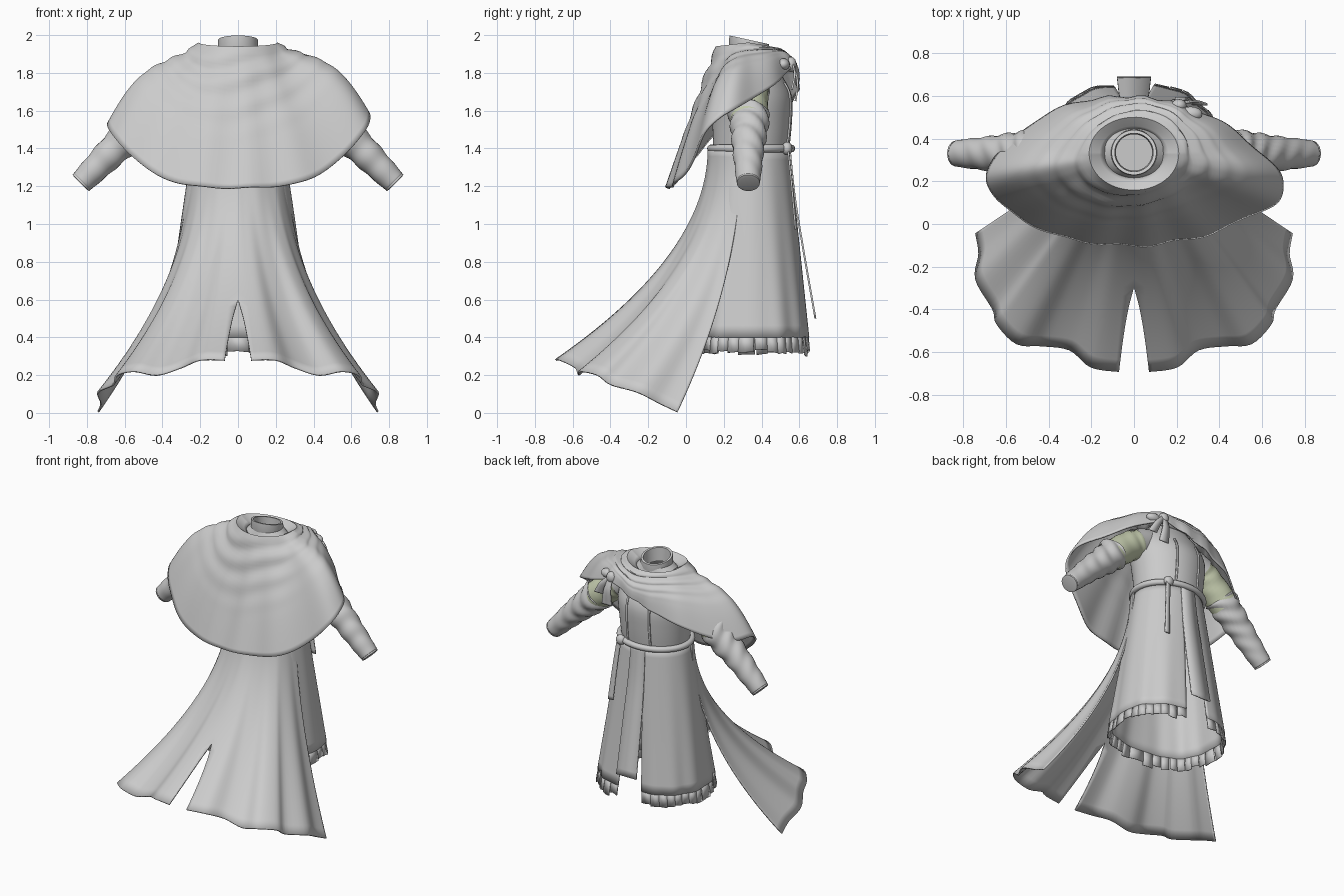
import bpy, bmesh, random
from math import sin, cos, pi, atan2
from mathutils import Vector

random.seed(4)
if "Cube" in bpy.data.objects:
    bpy.data.objects.remove(bpy.data.objects["Cube"])


def material(name, r, g, b):
    m = bpy.data.materials.new(name)
    m.use_nodes = True
    m.diffuse_color = (r, g, b, 1)
    m.node_tree.nodes["Principled BSDF"].inputs["Base Color"].default_value = (r, g, b, 1)
    return m


CLOTH = material("grey cloth", 0.6, 0.6, 0.6)
LINING = material("pale green lining", 0.59, 0.64, 0.45)


def finish(name, bm, mat, thick=0.0, mirror=False):
    me = bpy.data.meshes.new(name)
    bmesh.ops.recalc_face_normals(bm, faces=bm.faces)
    bm.to_mesh(me)
    bm.free()
    ob = bpy.data.objects.new(name, me)
    bpy.context.collection.objects.link(ob)
    me.materials.append(mat)
    if mirror:
        ob.modifiers.new("Mirror", "MIRROR").merge_threshold = 0.002
    if thick:
        mod = ob.modifiers.new("Solidify", "SOLIDIFY")
        mod.thickness = thick
        mod.offset = 0
    bpy.ops.object.select_all(action="DESELECT")
    bpy.context.view_layer.objects.active = ob
    ob.select_set(True)
    bpy.ops.object.shade_smooth_by_angle(angle=0.7)
    return ob


def loft(name, rings, mat=CLOTH, closed=True, caps=(), loop=False, **kw):
    """Skin a list of equally long point rows."""
    bm = bmesh.new()
    rows = [[bm.verts.new(p) for p in r] for r in rings]
    n = len(rows[0])
    pairs = list(zip(rows, rows[1:])) + ([(rows[-1], rows[0])] if loop else [])
    for a, b in pairs:
        for i in range(n if closed else n - 1):
            j = (i + 1) % n
            bm.faces.new((a[i], a[j], b[j], b[i]))
    for c in caps:
        bm.faces.new(rows[c])
    return finish(name, bm, mat, **kw)


def spline(pts, steps, closed=False):
    """Catmull-Rom curve through the points."""
    pts = [Vector(p) for p in pts]
    n = len(pts)
    get = (lambda i: pts[i % n]) if closed else (lambda i: pts[max(0, min(n - 1, i))])
    out = []
    for i in range(n if closed else n - 1):
        a, b, c, d = (get(i + k) for k in (-1, 0, 1, 2))
        for s in range(steps):
            t = s / steps
            out.append(b + (c - a) * t / 2 + (a - 2.5 * b + 2 * c - d / 2) * t * t
                       + (1.5 * (b - c) + (d - a) / 2) * t ** 3)
    return out if closed else out + [pts[-1]]


def tube(name, path, radius, sides=12, loop=False, fold=0.0, **kw):
    rings, n = [], len(path)
    for i, p in enumerate(path):
        d = path[(i + 1) % n] - path[i - 1] if loop else path[min(i + 1, n - 1)] - path[max(i - 1, 0)]
        u = d.cross(Vector((0, 1, 0.01)) if not loop else Vector((0, 0, 1))).normalized()
        v = d.cross(u).normalized()
        t = i / (n - 1)
        ring = []
        for k in range(sides):
            a = k * 2 * pi / sides
            r = radius(t) + fold * (1 - t) * sin(t * 30 + 2.5 * sin(a) + cos(2 * a))
            ring.append(p + (u * cos(a) + v * sin(a)) * r)
        rings.append(ring)
    return loft(name, rings, loop=loop, **kw)


def oval(a, rx, ry, cy, z, e=1.0):
    """Point on a rounded-box oval; angle zero points to -y."""
    s, c = sin(a), cos(a)
    return Vector((rx * (abs(s) ** e) * (1 if s > 0 else -1),
                   cy - ry * (abs(c) ** e) * (1 if c > 0 else -1), z))


def ribbon(name, path, w0, w1):
    pts = spline(path, 6)
    rows = []
    for i, p in enumerate(pts):
        w = Vector(((w0 + (w1 - w0) * i / (len(pts) - 1)) / 2, 0, 0))
        rows.append([p - w, p, p + w])
    return loft(name, rows, closed=False, thick=0.01)


CIRCLE = [k * 2 * pi / 64 for k in range(64)]

# Tunic body, as (half width, half depth, centre y, height)
levels = [(.235, .2, .345, 1.38), (.25, .21, .35, 1.53), (.265, .215, .345, 1.68),
          (.24, .165, .335, 1.8), (.17, .12, .33, 1.88), (.1, .1, .335, 1.94)]
loft("tunic_body", [[oval(a, *lv) for a in CIRCLE] for lv in spline(levels, 4)], caps=[0])

# Tilted standing collar
collar = []
for r, z in ((.1, 1.88), (.108, 1.93), (.105, 1.975), (.09, 1.975), (.085, 1.88)):
    ring = [oval(a, r, r, .335, z) for a in CIRCLE]
    collar.append([p + Vector((0, 0, (.335 - p.y) * .22)) for p in ring])
loft("collar", collar)

# Pleated skirt, open at the centre front
GAP = .17
ANGLES = [-(pi - GAP) + k * 2 * (pi - GAP) / 140 for k in range(141)]


def skirt_point(a, t):
    fold = 1 + .012 * t * sin(13 * a) + .01 * t * sin(7 * a + 1)
    return oval(a, (.235 + .145 * t ** .9) * fold, (.2 + .108 * t) * fold,
                .345 - .006 * t, 1.4 - t, 1 - .2 * t)


loft("skirt", [[skirt_point(a, k / 16) for a in ANGLES] for k in range(17)],
     closed=False, thick=.012)

# Ragged fringe below the skirt
bm = bmesh.new()
for i in range(0, 140, 4):
    cut = random.choice((0, 0, 0, .012, .02))
    low = 1.08 + random.uniform(-.012, .016)
    edge = [ANGLES[i], ANGLES[i + 2], ANGLES[i + 4] - cut]
    top = [bm.verts.new(skirt_point(a, .98)) for a in edge]
    tip = [bm.verts.new(skirt_point(a, low + random.uniform(-.006, .006))) for a in edge]
    for j in range(2):
        bm.faces.new((top[j], top[j + 1], tip[j + 1], tip[j]))
finish("skirt_fringe", bm, CLOTH, thick=.006)

# Hanging front strip and chest seams
ribbon("front_strip", [(0, .55, 1.39), (0, .575, 1.15), (0, .615, .9), (0, .685, .5)], .11, .16)
for x in (-.09, .09):
    ribbon("chest_seam", [(x, .533, 1.4), (x, .549, 1.53), (x, .55, 1.68), (x, .52, 1.75)], .012, .012)

# Split coat tail sweeping backwards
hem = spline([(.07, -.69, .28), (.2, -.67, .28), (.3, -.59, .24), (.43, -.57, .2),
              (.55, -.56, .22), (.64, -.47, .2), (.66, -.4, .15), (.74, -.26, .11),
              (.725, -.14, .05), (.74, -.045, .005)], 5)
rows = []
for k in range(29):
    t = k / 28
    row = []
    for i, h in enumerate(hem):
        u = i / (len(hem) - 1)
        top = oval(u * 1.36, .255, .225, .345, 1.4)
        p = top.lerp(h, t * t)
        p.z = top.z + (h.z - top.z) * t
        p.y += .012 * sin(u * 17) * t * (1 - t) * 2
        if i == 0:
            p.x = .07 * max(0, (t - .73) / .27) ** .7
        row.append(p)
    rows.append(row)
loft("coat_tail", rows, closed=False, thick=.01, mirror=True)

# Belt with knot and hanging end
tube("belt", [oval(a, .25, .212, .345, 1.4) for a in CIRCLE], lambda t: .021, loop=True)
ribbon("belt_end", [(.16, .54, 1.4), (.18, .56, 1.2), (.2, .58, .97)], .03, .04)


def lump(name, loc, size):
    bm = bmesh.new()
    bmesh.ops.create_uvsphere(bm, u_segments=16, v_segments=10, radius=1)
    for v in bm.verts:
        v.co = Vector(loc) + Vector(c * s for c, s in zip(v.co, size))
    finish(name, bm, CLOTH)


lump("belt_knot", (.15, .535, 1.4), (.035, .028, .035))

# Wrinkled sleeves, torn upper arms and cuffs
for side, label in ((1, "left"), (-1, "right")):
    def arm(*pts):
        return spline([(side * x, y, z) for x, y, z in pts], 12)
    tube(label + "_upper_arm", arm((.2, .335, 1.74), (.32, .335, 1.69), (.5, .335, 1.54)),
         lambda t: .1, sides=24, fold=.006, mat=LINING)
    tube(label + "_sleeve", arm((.46, .335, 1.58), (.54, .335, 1.5), (.64, .33, 1.41),
                                (.74, .33, 1.31), (.825, .33, 1.225)),
         lambda t: .104 - .046 * t, sides=24, fold=.008, thick=.008)
    tube(label + "_cuff", arm((.785, .33, 1.265), (.825, .33, 1.225), (.834, .33, 1.216)),
         lambda t: .064 - .004 * t - .012 * max(0, t - .8) / .2, sides=24, caps=[-1])
    tube(label + "_shoulder", arm((.16, .335, 1.76), (.22, .335, 1.74), (.28, .335, 1.71)),
         lambda t: .103 + .006 * t, sides=24)

# Draped mantle: lopsided hem rising to the knot at one shoulder
hem = spline([(0, -.1, 1.19), (.25, -.07, 1.205), (.41, -.02, 1.25), (.55, .04, 1.35),
              (.66, .1, 1.48), (.69, .18, 1.56), (.67, .26, 1.61), (.56, .36, 1.67),
              (.43, .46, 1.73), (.29, .53, 1.8), (.2, .56, 1.82), (.05, .59, 1.77),
              (-.2, .58, 1.68), (-.43, .5, 1.59), (-.6, .36, 1.52), (-.69, .23, 1.53),
              (-.66, .13, 1.46), (-.55, .05, 1.35), (-.4, -.04, 1.245), (-.22, -.08, 1.2)],
             6, closed=True)
rows = []
for k in range(-3, 33):
    t = max(0, k / 32)
    row = []
    for h in hem:
        a = atan2(h.x, .34 - h.y)
        front = max(0, -cos(a))
        out = Vector((sin(a), -cos(a), .4 - .4 * front))
        shrink = 1 + min(0, k) * .11
        height = 1.955 - .03 * front - .02 * max(0, cos(a)) + .016 * min(0, k)
        neck = oval(a, .21 * shrink, .17 * shrink, .33, height)
        p = neck.lerp(h, t)
        p.z += .095 * sin(pi * t ** 1.5) * abs(h.x) / .69
        p += out * sin(pi * t) * .03 * front
        p += out * .011 * sin(t * 30 + 1.8 * sin(a * 2) + cos(a)) * max(0, 1 - 1.4 * t) * min(1, t * 8)
        p += out * .008 * t * sin(11 * a)
        row.append(p)
    rows.append(row)
loft("mantle", rows, thick=.012)

# Mantle knot with loop and loose ends
lump("mantle_knot", (.21, .555, 1.845), (.036, .03, .04))
lump("mantle_loop", (.155, .53, 1.87), (.045, .03, .026))
lump("mantle_gather", (.265, .515, 1.845), (.055, .035, .032))
ribbon("mantle_end_long", [(.21, .565, 1.84), (.22, .59, 1.76), (.23, .58, 1.65)], .03, .08)
ribbon("mantle_end_short", [(.22, .565, 1.85), (.27, .575, 1.79), (.31, .56, 1.71)], .03, .07)
